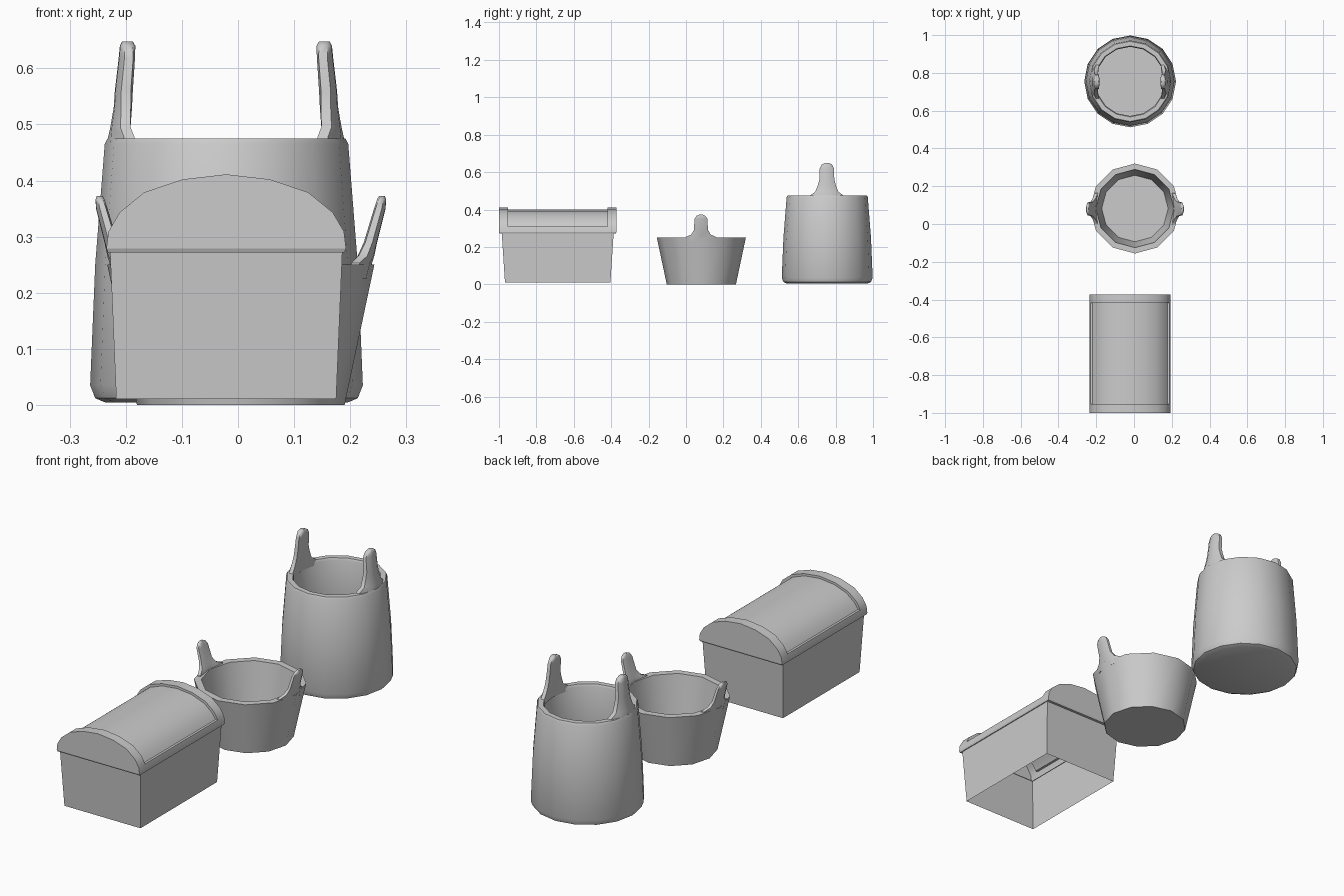
import bpy, bmesh, math

if "Cube" in bpy.data.objects:
    bpy.data.objects.remove(bpy.data.objects["Cube"])


def finish(name, bm, smooth=35):
    bmesh.ops.remove_doubles(bm, verts=bm.verts[:], dist=0.0003)
    bmesh.ops.recalc_face_normals(bm, faces=bm.faces[:])
    me = bpy.data.meshes.new(name)
    bm.to_mesh(me)
    bm.free()
    ob = bpy.data.objects.new(name, me)
    bpy.context.collection.objects.link(ob)
    bpy.ops.object.select_all(action='DESELECT')
    ob.select_set(True)
    bpy.context.view_layer.objects.active = ob
    bpy.ops.object.shade_smooth_by_angle(angle=math.radians(smooth))
    return ob


def loft(bm, loops, closed=True, caps=True):
    rings = [[bm.verts.new(p) for p in lp] for lp in loops]
    n = len(rings[0])
    for a, b in zip(rings, rings[1:]):
        for i in range(n if closed else n - 1):
            j = (i + 1) % n
            bm.faces.new((a[i], a[j], b[j], b[i]))
    if caps:
        bm.faces.new(rings[0])
        bm.faces.new(rings[-1])


def bucket(name, cx, cy, sides, profile):
    # outer wall, rim, inner wall and floor in one loft
    bm = bmesh.new()
    angs = [2 * math.pi * i / sides for i in range(sides)]
    loft(bm, [[(cx + r * math.cos(a), cy + r * math.sin(a), z) for a in angs]
              for r, z in profile])
    return finish(name, bm)


def handles(name, cx, cy, levels):
    # pair of upright lugs, curved with the wall; levels: z, half width, r in, r out
    bm = bmesh.new()
    ts = [-1, -0.5, 0, 0.5, 1]
    for s in (-1, 1):
        loops = []
        for z, hw, ri, ro in levels:
            rm = (ri + ro) / 2
            h = (ro - ri) / 2
            lp = []
            for side, order in ((1, ts), (-1, ts[::-1])):
                for t in order:
                    k = 0.55 if abs(t) == 1 else 1
                    r = rm + side * h * k
                    y = hw * t
                    x = r - rm + math.sqrt(rm * rm - y * y)
                    lp.append((cx + s * x, cy + y, z))
            loops.append(lp)
        loft(bm, loops)
    return finish(name, bm, 50)


# small tapered bucket
bucket("small_bucket", 0.005, 0.082, 12,
       [(0.185, 0.0), (0.238, 0.25), (0.207, 0.25), (0.176, 0.03)])
handles("small_bucket_handles", 0.005, 0.08,
        [(0.225, 0.09, 0.206, 0.228), (0.253, 0.082, 0.207, 0.234),
         (0.266, 0.052, 0.210, 0.238), (0.29, 0.038, 0.220, 0.243),
         (0.35, 0.034, 0.238, 0.258), (0.366, 0.024, 0.243, 0.259),
         (0.372, 0.010, 0.246, 0.257)])

# tall bucket, wider at its foot
bucket("tall_bucket", -0.0205, 0.755, 16,
       [(0.215, 0.004), (0.234, 0.012), (0.243, 0.035), (0.234, 0.25),
        (0.217, 0.465), (0.212, 0.475), (0.188, 0.475), (0.183, 0.465),
        (0.205, 0.25), (0.212, 0.06), (0.195, 0.04)])
handles("tall_bucket_handles", -0.0215, 0.753,
        [(0.45, 0.095, 0.180, 0.212), (0.477, 0.087, 0.176, 0.210),
         (0.495, 0.062, 0.173, 0.206), (0.53, 0.048, 0.169, 0.200),
         (0.56, 0.040, 0.167, 0.198), (0.62, 0.038, 0.163, 0.191),
         (0.64, 0.028, 0.162, 0.189), (0.648, 0.012, 0.166, 0.185)])

# chest
CX, CY = -0.021, -0.686


def rect(hx, hy, z):
    return [(CX + sx * hx, CY + sy * hy, z)
            for sx, sy in ((-1, -1), (1, -1), (1, 1), (-1, 1))]


# chest body, four sloping walls open underneath
bm = bmesh.new()
loft(bm, [rect(0.196, 0.282, 0.011), rect(0.207, 0.299, 0.273)], caps=False)
finish("chest_body", bm)

# arched lid with raised frame around a sunken panel
half = [(0.2135, 0.279), (0.210, 0.309), (0.210, 0.309), (0.190, 0.343),
        (0.146, 0.379), (0.078, 0.402)]
sunk = half[:2] + [(0.199, 0.309), (0.180, 0.336), (0.139, 0.369), (0.075, 0.392)]


def arch(pts, top, y):
    full = [(-x, z) for x, z in pts] + [(0, top)] + [(x, z) for x, z in pts[::-1]]
    return [(CX + x, y, z) for x, z in full]


Y0, Y1, BAND = -1.0, -0.372, 0.047
stations = [arch(half, 0.411, Y0), arch(half, 0.411, Y0 + BAND),
            arch(sunk, 0.400, Y0 + BAND), arch(sunk, 0.400, Y1 - BAND),
            arch(half, 0.411, Y1 - BAND), arch(half, 0.411, Y1)]
bm = bmesh.new()
loft(bm, stations, closed=False, caps=True)
bmesh.ops.dissolve_degenerate(bm, dist=0.0003, edges=bm.edges[:])
finish("chest_lid", bm)

# lip under the lid that meets the body
bm = bmesh.new()
loft(bm, [rect(0.2135, 0.314, 0.279), rect(0.211, 0.311, 0.272),
          rect(0.205, 0.297, 0.272)], caps=False)
finish("lid_lip", bm)
